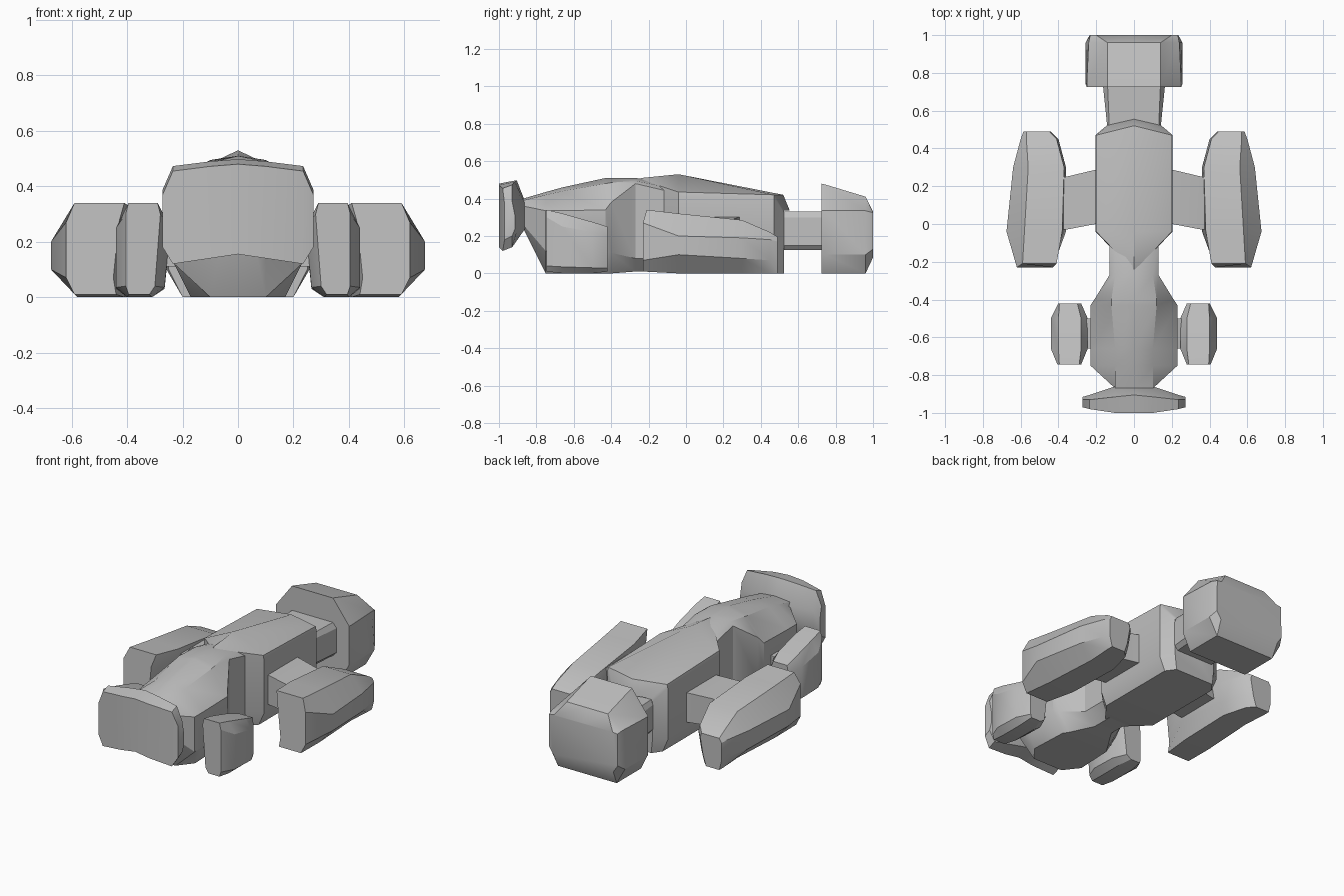
import bpy
import bmesh

cube = bpy.data.objects.get("Cube")
if cube:
    bpy.data.objects.remove(cube, do_unlink=True)

grey = bpy.data.materials.new("plain_grey")
grey.use_nodes = True
colour = (.52, .52, .52, 1)
grey.diffuse_color = colour
for node in grey.node_tree.nodes:
    if node.type == "BSDF_PRINCIPLED":
        node.inputs["Base Color"].default_value = colour


def loft(name, rings, side=1):
    """Skin a row of equal rings, cap both ends and shade by angle."""
    bm = bmesh.new()
    rows = [[bm.verts.new((x * side, y, z)) for x, y, z in ring] for ring in rings]
    for near, far in zip(rows, rows[1:]):
        count = len(near)
        for i in range(count):
            j = (i + 1) % count
            bm.faces.new((near[i], near[j], far[j], far[i]))
    bm.faces.new(rows[0])
    bm.faces.new(rows[-1])
    bmesh.ops.recalc_face_normals(bm, faces=bm.faces[:])
    mesh = bpy.data.meshes.new(name)
    bm.to_mesh(mesh)
    bm.free()
    mesh.materials.append(grey)
    obj = bpy.data.objects.new(name, mesh)
    bpy.context.collection.objects.link(obj)
    bpy.ops.object.select_all(action="DESELECT")
    obj.select_set(True)
    bpy.context.view_layer.objects.active = obj
    bpy.ops.object.shade_smooth_by_angle(angle=.52)
    return obj


def hull(y, ridge, shoulder, waist, sill, floor, tip=0):
    """Symmetric hull section across the body; tip moves the ridge along it."""
    half = [shoulder, waist, sill, floor]
    right = [(-x, y, z) for x, z in reversed(half)]
    return [(0, y + tip, ridge)] + [(x, y, z) for x, z in half] + right


def pod(y, inside, inner, outer, edge, top, crease, sill, floor, lean=0):
    """Eight-sided section of a pod standing beside the body."""
    return [(inner, y + lean, top), (outer, y + lean, top), (edge, y, crease), (edge, y, sill),
            (outer, y, floor), (inner + .03, y, floor),
            (inside + .02, y, sill), (inside, y, crease)]


def bar(x, front, back, low, high):
    """Rectangular section of a side arm."""
    return [(x, front, low), (x, back, low), (x, back, high), (x, front, high)]


# Nose body narrowing into the neck
loft("nose_body", [
    hull(y=-.87, ridge=.4, shoulder=(.1, .39), waist=(.1, .36), sill=(.1, .26), floor=(.05, .24)),
    hull(y=-.75, ridge=.435, shoulder=(.1, .42), waist=(.23, .335), sill=(.23, .12), floor=(.1, 0)),
    hull(y=-.66, ridge=.46, shoulder=(.1, .44), waist=(.23, .335), sill=(.23, .12), floor=(.17, 0)),
    hull(y=-.43, ridge=.51, shoulder=(.12, .48), waist=(.23, .34), sill=(.23, .12), floor=(.16, 0)),
    hull(y=-.4, ridge=.51, shoulder=(.12, .485), waist=(.21, .38), sill=(.21, .11), floor=(.14, 0)),
    hull(y=-.27, ridge=.51, shoulder=(.1, .495), waist=(.13, .48), sill=(.13, .08), floor=(.06, .01)),
    hull(y=-.1, ridge=.49, shoulder=(.1, .46), waist=(.13, .44), sill=(.13, .08), floor=(.06, .01)),
])

# Central cabin with a pointed ridge
loft("cabin", [
    hull(y=-.24, ridge=.51, shoulder=(.01, .5), waist=(.01, .46), sill=(.01, .1), floor=(.01, .02)),
    hull(y=-.04, ridge=.53, shoulder=(.2, .435), waist=(.205, .41), sill=(.205, .08), floor=(.17, 0)),
    hull(y=.47, ridge=.42, shoulder=(.2, .42), waist=(.205, .4), sill=(.205, .08), floor=(.17, 0), tip=.05),
    hull(y=.525, ridge=.335, shoulder=(.13, .335), waist=(.14, .32), sill=(.14, .09), floor=(.13, 0), tip=.03),
])

# Rear link and tail block
loft("rear_link", [
    hull(y=.5, ridge=.33, shoulder=(.13, .33), waist=(.14, .3), sill=(.14, .15), floor=(.12, .125)),
    hull(y=.74, ridge=.33, shoulder=(.14, .33), waist=(.165, .3), sill=(.165, .15), floor=(.14, .125)),
])
loft("tail_block", [
    hull(y=.725, ridge=.48, shoulder=(.14, .48), waist=(.25, .335), sill=(.25, .1), floor=(.2, 0)),
    hull(y=.745, ridge=.475, shoulder=(.14, .475), waist=(.25, .335), sill=(.258, .1), floor=(.2, 0)),
    hull(y=.96, ridge=.41, shoulder=(.14, .41), waist=(.24, .335), sill=(.256, .1), floor=(.2, 0)),
    hull(y=1, ridge=.33, shoulder=(.2, .33), waist=(.232, .325), sill=(.235, .13), floor=(.205, .085)),
])


# Curved front plate, skinned from side to side
def plate(x, front, back, top, bottom, rim):
    waist = (top - bottom) * .3
    return [(x, front, top), (x, rim, top + .018), (x, back, top - waist),
            (x, back, bottom + waist), (x, rim, bottom + .02), (x, front, bottom)]


stations = [
    dict(x=.272, front=-.97, back=-.915, top=.37, bottom=.18, rim=-.93),
    dict(x=.235, front=-.98, back=-.905, top=.455, bottom=.12, rim=-.93),
    dict(x=.1, front=-1, back=-.86, top=.472, bottom=.14, rim=-.915),
]
middle = dict(x=0, front=-1, back=-.86, top=.48, bottom=.155, rim=-.905)
mirrored = [dict(s, x=-s["x"]) for s in reversed(stations)]
loft("front_plate", [plate(**s) for s in stations + [middle] + mirrored])

# Side pods, front pods and the arms that carry them
for label, side in (("left", 1), ("right", -1)):
    loft(label + "_side_pod", [
        pod(y=-.23, inside=.43, inner=.41, outer=.59, edge=.62, top=.34, crease=.27, sill=.07, floor=.01, lean=.02),
        pod(y=-.04, inside=.36, inner=.38, outer=.58, edge=.675, top=.32, crease=.2, sill=.1, floor=0),
        pod(y=.3, inside=.36, inner=.37, outer=.56, edge=.64, top=.285, crease=.19, sill=.08, floor=0),
        pod(y=.45, inside=.4, inner=.41, outer=.57, edge=.6, top=.22, crease=.18, sill=.07, floor=0),
        pod(y=.49, inside=.44, inner=.45, outer=.57, edge=.585, top=.195, crease=.17, sill=.06, floor=0),
    ], side)
    loft(label + "_front_pod", [
        pod(y=-.745, inside=.28, inner=.29, outer=.395, edge=.405, top=.34, crease=.3, sill=.04, floor=.01),
        pod(y=-.66, inside=.245, inner=.28, outer=.4, edge=.44, top=.32, crease=.25, sill=.035, floor=0),
        pod(y=-.5, inside=.245, inner=.28, outer=.4, edge=.44, top=.275, crease=.22, sill=.03, floor=0),
        pod(y=-.42, inside=.28, inner=.3, outer=.395, edge=.4, top=.25, crease=.2, sill=.03, floor=.01),
    ], side)
    loft(label + "_side_arm", [
        bar(x=.15, front=.01, back=.3, low=.12, high=.305),
        bar(x=.36, front=-.03, back=.25, low=.12, high=.29),
        bar(x=.42, front=-.02, back=.25, low=.13, high=.27),
    ], side)
    loft(label + "_front_axle", [
        bar(x=.18, front=-.66, back=-.5, low=.11, high=.25),
        bar(x=.3, front=-.66, back=-.5, low=.11, high=.22),
    ], side)
